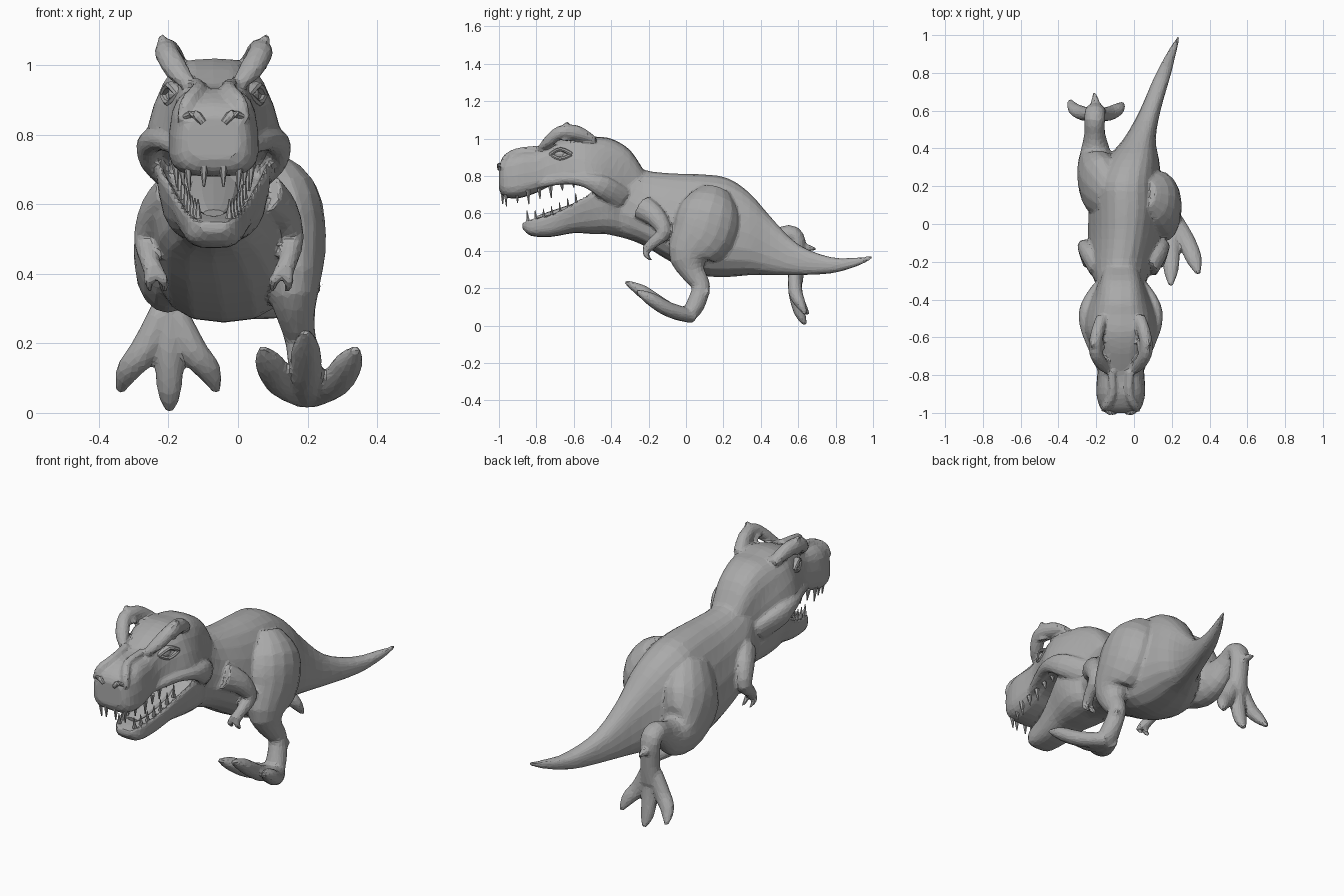
import bpy, math
from mathutils import Vector

if "Cube" in bpy.data.objects:
    bpy.data.objects.remove(bpy.data.objects["Cube"])

MID = -0.07  # centre line of the head

mat = bpy.data.materials.new("grey_hide")
mat.use_nodes = True
mat.diffuse_color = (0.4, 0.4, 0.4, 1)
mat.node_tree.nodes["Principled BSDF"].inputs["Base Color"].default_value = (0.4, 0.4, 0.4, 1)


def smooth_path(pts, steps):
    """Catmull-Rom through tuples of any length."""
    out = []
    for i in range(len(pts) - 1):
        p0, p1, p2, p3 = (pts[max(i - 1, 0)], pts[i], pts[i + 1], pts[min(i + 2, len(pts) - 1)])
        for k in range(steps):
            t = k / steps
            out.append([b + 0.5 * t * (c - a + t * (2 * a - 5 * b + 4 * c - d + t * (3 * (b - c) + d - a)))
                        for a, b, c, d in zip(p0, p1, p2, p3)])
    return out + [list(pts[-1])]


def skin_rings(name, rings):
    n = len(rings[0])
    verts = [v for r in rings for v in r]
    faces = [(i * n + j, i * n + (j + 1) % n, (i + 1) * n + (j + 1) % n, (i + 1) * n + j)
             for i in range(len(rings) - 1) for j in range(n)]
    faces += [tuple(reversed(range(n))), tuple(range(len(verts) - n, len(verts)))]
    me = bpy.data.meshes.new(name)
    me.from_pydata(verts, [], faces)
    me.materials.append(mat)
    ob = bpy.data.objects.new(name, me)
    bpy.context.collection.objects.link(ob)
    # Make the normals face outwards
    import bmesh
    bm = bmesh.new()
    bm.from_mesh(me)
    bmesh.ops.recalc_face_normals(bm, faces=bm.faces)
    bm.to_mesh(me)
    bm.free()
    return ob


def hull(name, sections, power=0.8, dip=0.0, n=20, steps=3):
    """Sections along y: (x, y, top, bottom, half width, taper)."""
    rings = []
    for x, y, top, bot, hw, taper in smooth_path(sections, steps):
        ring = []
        for j in range(n):
            a = 2 * math.pi * j / n
            c, s = (math.copysign(abs(v) ** power, v) for v in (math.cos(a), math.sin(a)))
            z = (top + bot) / 2 + s * (top - bot) / 2
            if s > 0 and abs(c) < 0.75:
                z -= dip * (top - bot)
            ring.append((x + hw * c * (1 - taper * s), y, z))
        rings.append(ring)
    return skin_rings(name, rings)


def limb(name, path, n=12, steps=3):
    """Path points: (x, y, z, half width across x, half depth)."""
    pts = smooth_path(path, steps)
    rings = []
    for i, p in enumerate(pts):
        t = (Vector(pts[min(i + 1, len(pts) - 1)][:3]) - Vector(pts[max(i - 1, 0)][:3])).normalized()
        side = (Vector((1, 0, 0)) - t * t.x).normalized()
        up = t.cross(side)
        rings.append([Vector(p[:3]) + side * p[3] * math.cos(a) + up * p[4] * math.sin(a)
                      for a in (2 * math.pi * j / n for j in range(n))])
    return skin_rings(name, rings)


def mirrored(path, mid=MID):
    """The path given as offsets from the middle, on both sides."""
    for label, s in (("left", 1), ("right", -1)):
        yield label, s, [(mid + s * p[0],) + tuple(p[1:]) for p in path]


skin = []

# Torso, neck and tail
skin.append(hull("torso", [
    (-.07, -.48, .92, .50, .12, .1), (-.07, -.34, .90, .47, .125, .15), (-.07, -.23, .835, .43, .155, .3),
    (-.05, -.08, .815, .34, .18, .3), (-.04, .08, .81, .27, .19, .25), (-.04, .22, .79, .26, .18, .2),
    (-.01, .34, .71, .27, .14, .15), (.03, .45, .585, .27, .085, .1), (.085, .6, .435, .27, .055, .1),
    (.15, .78, .365, .28, .042, 0), (.205, .92, .365, .32, .022, 0), (.24, 1.0, .375, .36, .004, 0)]))

# Head: upper skull and trough-shaped lower jaw
skin.append(hull("skull", [
    (MID, -1.0, .85, .73, .075, .0), (MID, -.975, .89, .69, .108, .05), (MID, -.9, .93, .68, .128, .08),
    (MID, -.8, .94, .71, .122, .12), (MID, -.74, .965, .74, .12, .15), (MID, -.66, 1.0, .76, .14, .25),
    (MID, -.57, 1.02, .76, .17, .28), (MID, -.48, 1.01, .72, .17, .28), (MID, -.4, 1.0, .66, .15, .25),
    (MID, -.3, .94, .6, .115, .1), (MID, -.22, .82, .58, .09, .1)], power=0.6))
skin.append(hull("lower_jaw", [
    (MID, -.875, .56, .52, .04, 0), (MID, -.83, .59, .48, .075, 0), (MID, -.72, .62, .475, .095, -.1),
    (MID, -.6, .69, .495, .125, -.2), (MID, -.5, .76, .49, .155, -.2), (MID, -.42, .79, .49, .155, -.1),
    (MID, -.32, .74, .48, .11, 0)], power=0.65, dip=0.28))

# Brow horns, cheek flanges and nose ridges
for label, s, p in mirrored([(.07, -.78, .945, .02, .015), (.105, -.735, .985, .035, .03), (.135, -.67, 1.035, .035, .035),
                             (.125, -.58, 1.03, .035, .04), (.10, -.49, .99, .03, .02)]):
    skin.append(limb(label + "_brow", p))
for label, s, p in mirrored([(.115, -.65, 1.0, .04, .04), (.138, -.64, 1.05, .024, .03), (.155, -.635, 1.088, .008, .012)]):
    skin.append(limb(label + "_horn", p))
for label, s, p in mirrored([(.10, -.78, .76, .02, .025), (.15, -.64, .785, .03, .03), (.185, -.53, .775, .034, .04),
                             (.18, -.44, .74, .035, .06), (.12, -.34, .68, .03, .06)]):
    skin.append(limb(label + "_cheek", p))
for label, s, p in mirrored([(.09, -.985, .84, .018, .012), (.075, -.965, .895, .022, .018),
                             (.045, -.90, .935, .02, .015), (.05, -.78, .95, .02, .014)]):
    skin.append(limb(label + "_nose_ridge", p))

# Short folded arms with two claws each
for label, s, p in mirrored([(.13, -.23, .63, .06, .07), (.185, -.16, .58, .045, .055), (.21, -.12, .50, .035, .04),
                             (.20, -.18, .44, .028, .03), (.185, -.215, .405, .03, .025)], -.055):
    skin.append(limb(label + "_arm", p))
for k in (-1, 1):
    for label, s, p in mirrored([(.185, -.21, .415, .018, .018), (.18 + .022 * k, -.215, .38, .016, .016),
                                 (.175 + .02 * k, -.18, .345, .006, .006)], -.055):
        skin.append(limb(label + "_arm_claw", p))

# Left leg planted forward
skin.append(limb("left_leg", [
    (.06, .16, .72, .06, .08), (.11, .13, .62, .12, .16), (.14, .09, .49, .115, .17), (.155, .02, .38, .085, .12),
    (.165, .035, .29, .058, .068), (.18, .08, .21, .045, .05), (.195, .05, .11, .05, .05), (.2, .01, .05, .06, .04)], n=16))
for x, y, z in ((.07, -.26, .185), (.195, -.325, .235), (.34, -.265, .185)):
    m = .2 + (x - .2) * .55
    skin.append(limb("left_toe", [(.2, .035, .05, .05, .038), (m, -.09, .085, .048, .04),
                                  ((m + 2 * x) / 3, y * .72, z * .78, .042, .035), (x, y, z, .012, .01)]))
skin.append(limb("left_spur", [(.2, .08, .16, .03, .03), (.215, .125, .185, .012, .012)]))

# Right leg stretched backward, foot hanging down
skin.append(limb("right_leg", [
    (-.11, .12, .67, .09, .13), (-.17, .2, .53, .12, .19), (-.20, .31, .43, .10, .15), (-.205, .40, .41, .075, .105),
    (-.208, .48, .45, .055, .065), (-.208, .555, .49, .055, .05), (-.205, .595, .45, .055, .045),
    (-.2, .59, .33, .05, .045), (-.2, .585, .23, .06, .04)], n=16))
for x, y, z in ((-.34, .655, .06), (-.197, .64, .005), (-.06, .64, .06)):
    m = -.2 + (x + .2) * .5
    skin.append(limb("right_toe", [(-.2 + (x + .2) * .15, .58, .28, .04, .035), (m, .585, .18, .042, .038),
                                   ((m + 2 * x) / 3, .61, z + .06, .036, .03), (x, y, z, .012, .01)]))
skin.append(limb("right_spur", [(-.2, .59, .42, .03, .03), (-.205, .65, .415, .022, .02), (-.21, .695, .41, .008, .008)]))

# Fuse the body parts into one faceted hide
bpy.ops.object.select_all(action="DESELECT")
for ob in skin:
    ob.select_set(True)
bpy.context.view_layer.objects.active = skin[0]
bpy.ops.object.join()
body = skin[0]
body.name = "body"
rem = body.modifiers.new("fuse", "REMESH")
rem.mode, rem.voxel_size = "VOXEL", 0.009
smo = body.modifiers.new("soften", "SMOOTH")
smo.factor, smo.iterations = 0.5, 4
dec = body.modifiers.new("facet", "DECIMATE")
dec.ratio = 0.1

# Eyes with lids
for label, s, p in mirrored([(.108, -.67, .917)]):
    bpy.ops.mesh.primitive_uv_sphere_add(segments=14, ring_count=8, radius=1, location=p[0])
    eye = bpy.context.object
    eye.name, eye.scale = label + "_eye", (.024, .035, .025)
    eye.data.materials.append(mat)
for zo, h in ((.026, "upper"), (-.026, "lower")):
    for label, s, p in mirrored([(.095, -.725, .915, .016, .012), (.122, -.67, .917 + zo, .018, .011),
                                 (.14, -.61, .915, .016, .012)]):
        limb(label + "_" + h + "_eyelid", p, n=8)

# Nostril rims
for label, s, p in mirrored([(.03, -1.0, .835, .01, .008), (.055, -1.0, .86, .014, .01), (.085, -.985, .85, .01, .008)]):
    limb(label + "_nostril", p, n=8)

# Tongue
limb("tongue", [(MID, -.80, .575, .03, .01), (MID, -.72, .595, .055, .018), (MID, -.58, .64, .07, .02),
                (MID, -.46, .68, .07, .02)])

# Teeth along both jaws
for i in range(7):
    t = i / 6
    for label, s, p in mirrored([(.075 + .035 * min(1, 3 * t), -.965 + .36 * t, .72 + .06 * t * t, .013, .013),
                                 (.07 + .035 * min(1, 3 * t), -.96 + .36 * t, .638 + .1 * t * t + .015 * (i % 2), .003, .003)]):
        limb(label + "_upper_tooth", p, n=6, steps=1)
    for label, s, p in mirrored([(.045 + .05 * t, -.845 + .26 * t, .56 + .08 * t * t, .011, .011),
                                 (.045 + .055 * t, -.85 + .26 * t, .615 + .095 * t * t, .002, .002)]):
        limb(label + "_lower_tooth", p, n=6, steps=1)
for label, s, p in mirrored([(.028, -.98, .71, .013, .013), (.028, -.98, .65, .003, .003)]):
    limb(label + "_front_tooth", p, n=6, steps=1)
